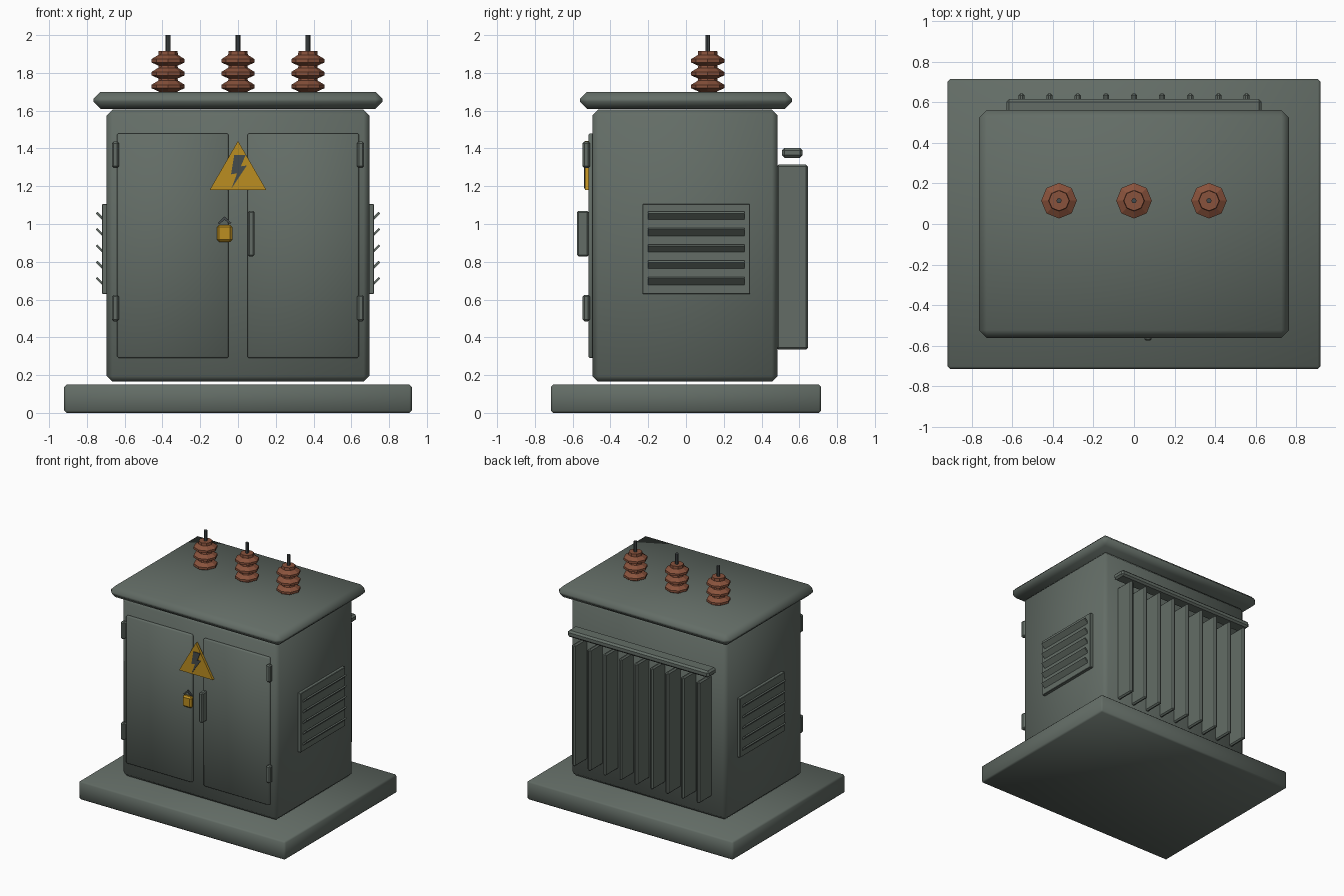
import bpy, bmesh, math
from mathutils import Matrix

cube = bpy.data.objects.get("Cube")
if cube:
    bpy.data.objects.remove(cube, do_unlink=True)


def material(name, r, g, b):
    m = bpy.data.materials.new(name)
    m.use_nodes = True
    m.diffuse_color = (r, g, b, 1)
    m.node_tree.nodes["Principled BSDF"].inputs["Base Color"].default_value = (r, g, b, 1)
    return m


GREY = material("grey green paint", 0.125, 0.152, 0.133)
BROWN = material("brown ceramic", 0.25, 0.085, 0.045)
YELLOW = material("warning yellow", 0.50, 0.27, 0.015)
STEEL = material("dark steel", 0.06, 0.07, 0.072)


def finish(name, bm, mat, smooth=None):
    bmesh.ops.recalc_face_normals(bm, faces=bm.faces)
    mesh = bpy.data.meshes.new(name)
    bm.to_mesh(mesh)
    bm.free()
    mesh.materials.append(mat)
    ob = bpy.data.objects.new(name, mesh)
    bpy.context.collection.objects.link(ob)
    if smooth:
        bpy.ops.object.select_all(action='DESELECT')
        bpy.context.view_layer.objects.active = ob
        ob.select_set(True)
        bpy.ops.object.shade_smooth_by_angle(angle=math.radians(smooth))
    return ob


def box(name, x, y, z, mat=GREY, bevel=0.0, tilt=0.0, smooth=None):
    """Box from (min, max) pairs, chamfered, optionally tilted about y."""
    spans = (x, y, z)
    size = [b - a for a, b in spans]
    centre = [(a + b) / 2 for a, b in spans]
    bm = bmesh.new()
    bmesh.ops.create_cube(bm, size=1, matrix=Matrix.Diagonal((*size, 1)))
    if bevel:
        bmesh.ops.bevel(bm, geom=bm.edges[:], offset=bevel, segments=1, affect='EDGES')
    bm.transform(Matrix.Translation(centre) @ Matrix.Rotation(tilt, 4, 'Y'))
    return finish(name, bm, mat, smooth)


def plate(name, points, y0, y1, mat):
    """Outline in the xz plane, extruded from y0 to y1."""
    bm = bmesh.new()
    face = bm.faces.new([bm.verts.new((x, y0, z)) for x, z in points])
    out = bmesh.ops.extrude_face_region(bm, geom=[face])["geom"]
    for v in out:
        if isinstance(v, bmesh.types.BMVert):
            v.co.y = y1
    return finish(name, bm, mat)


def lathe(name, profile, x, y, mat, sides=8):
    bm = bmesh.new()
    rings = []
    for r, z in profile:
        angles = [2 * math.pi * i / sides for i in range(sides)]
        rings.append([bm.verts.new((x + r * math.cos(a), y + r * math.sin(a), z))
                      for a in angles])
    for low, high in zip(rings, rings[1:]):
        for i in range(sides):
            j = (i + 1) % sides
            bm.faces.new((low[i], low[j], high[j], high[i]))
    bm.faces.new(rings[0])
    bm.faces.new(rings[-1])
    return finish(name, bm, mat)


# Plinth, cabinet and roof
box("plinth", (-0.92, 0.92), (-0.715, 0.715), (0, 0.15), bevel=0.012, smooth=60)
box("cabinet", (-0.695, 0.695), (-0.495, 0.485), (0.165, 1.605), bevel=0.03, smooth=60)
box("roof", (-0.765, 0.765), (-0.562, 0.562), (1.61, 1.70), bevel=0.038, smooth=60)

# Doors, hinges and side louvres, mirrored left and right
for side, s in (("left", 1), ("right", -1)):
    def span(a, b):
        return tuple(sorted((a * s, b * s)))

    box(side + "_door", span(0.05, 0.64), (-0.517, -0.49), (0.29, 1.48), bevel=0.008, smooth=60)
    for level, z in (("lower", 0.555), ("upper", 1.367)):
        box(f"{side}_{level}_hinge", span(0.63, 0.668), (-0.548, -0.508),
            (z - 0.07, z + 0.07), bevel=0.01)
    box(side + "_vent_panel", span(0.69, 0.72), (-0.23, 0.34), (0.63, 1.105), bevel=0.003)
    for i in range(5):
        z = 0.695 + i * 0.0865
        box(f"{side}_vent_slat_{i + 1}", span(0.701, 0.757), (-0.2, 0.31),
            (z - 0.006, z + 0.006), tilt=-s * math.radians(45))

# Door handle
box("handle", (0.052, 0.087), (-0.576, -0.515), (0.828, 1.07), bevel=0.008)

# Padlock with shackle
box("padlock", (-0.112, -0.03), (-0.555, -0.515), (0.905, 0.995), YELLOW, bevel=0.012)
plate("padlock_shackle", [(-0.108, 1.005), (-0.071, 1.04), (-0.034, 1.005),
                          (-0.044, 1.0), (-0.071, 1.022), (-0.098, 1.0)],
      -0.543, -0.529, STEEL)

# Warning sign with bolt
plate("warning_sign", [(-0.15, 1.18), (0.15, 1.18), (0, 1.44)], -0.536, -0.515, YELLOW)
plate("warning_bolt", [(-0.02, 1.365), (0.04, 1.365), (0.015, 1.305), (0.047, 1.31),
                       (-0.035, 1.187), (-0.005, 1.268), (-0.037, 1.263)],
      -0.541, -0.535, STEEL)

# Cooling fins and header pipe at the back
for i in range(9):
    x = (i - 4) * 0.1388
    box(f"cooling_fin_{i + 1}", (x - 0.015, x + 0.015), (0.48, 0.645), (0.335, 1.315),
        bevel=0.01)
box("radiator_header", (-0.63, 0.63), (0.508, 0.617), (1.35, 1.403), bevel=0.014)

# Ceramic bushings with terminals
shed_profile = [(0.05, 1.69)]
for z in (1.727, 1.795, 1.863):
    shed_profile += [(0.05, z - 0.025), (0.088, z - 0.008), (0.088, z + 0.01), (0.052, z + 0.032)]
shed_profile.append((0.05, 1.917))
for name, x in (("right", -0.37), ("middle", 0), ("left", 0.37)):
    lathe(name + "_bushing", shed_profile, x, 0.115, BROWN)
    lathe(name + "_terminal", [(0.013, 1.9), (0.013, 2.0)], x, 0.115, STEEL)
